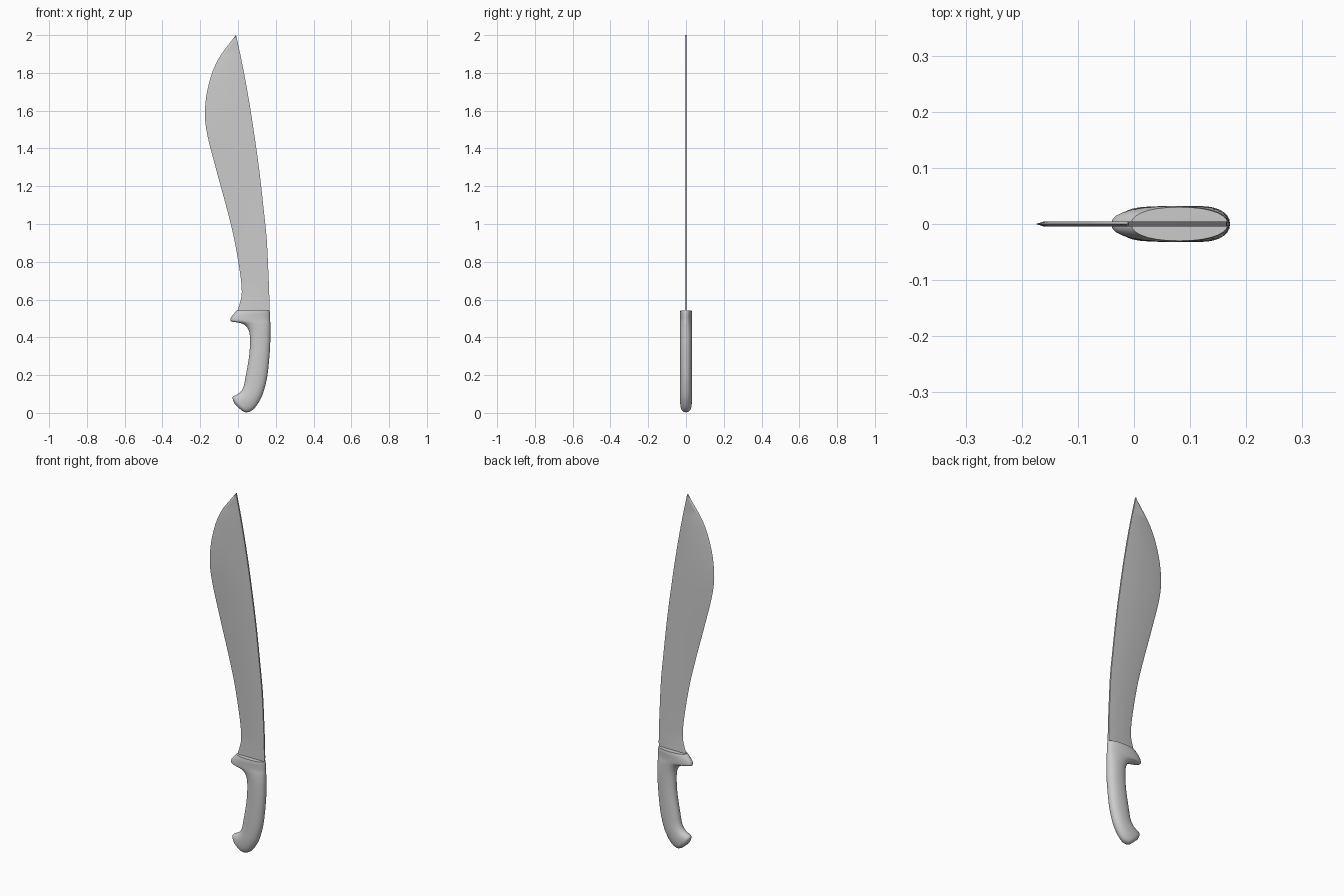
import bpy, bmesh, math
from mathutils import Vector

if "Cube" in bpy.data.objects:
    bpy.data.objects.remove(bpy.data.objects["Cube"])


def spline(rows, steps):
    """Catmull-Rom resampling of rows of numbers."""
    pts = [Vector(r) for r in rows]
    out = []
    for i in range(len(pts) - 1):
        b, c = pts[i], pts[i + 1]
        a = pts[i - 1] if i else b * 2 - c
        d = pts[i + 2] if i + 2 < len(pts) else c * 2 - b
        for s in range(steps):
            t = s / steps
            out.append(0.5 * (2 * b + (c - a) * t + (2 * a - 5 * b + 4 * c - d) * t * t
                              + (3 * b - a - 3 * c + d) * t ** 3))
    out.append(pts[-1])
    return out


def loft(name, rings, angle):
    """Skin closed rings and cap both ends."""
    bm = bmesh.new()
    loops = [[bm.verts.new(p) for p in ring] for ring in rings]
    n = len(loops[0])
    for a, b in zip(loops, loops[1:]):
        for i in range(n):
            j = (i + 1) % n
            bm.faces.new((a[i], a[j], b[j], b[i]))
    bm.faces.new(loops[0])
    bm.faces.new(loops[-1])
    bmesh.ops.recalc_face_normals(bm, faces=bm.faces)
    me = bpy.data.meshes.new(name)
    bm.to_mesh(me)
    bm.free()
    ob = bpy.data.objects.new(name, me)
    bpy.context.collection.objects.link(ob)
    bpy.ops.object.select_all(action='DESELECT')
    ob.select_set(True)
    bpy.context.view_layer.objects.active = ob
    bpy.ops.object.shade_smooth_by_angle(angle=math.radians(angle))
    return ob


# Blade: cutting edge x, spine x, z of edge and spine
blade_rows = [
    (-.005, .166, .535), (.011, .166, .585), (.020, .165, .64), (.011, .161, .74),
    (-.02, .152, .92), (-.058, .136, 1.077), (-.116, .112, 1.29),
    (-.163, .086, 1.475), (-.175, .067, 1.60), (-.155, .043, 1.74),
    (-.106, .018, 1.87), (-.012, -.010, 2.0)]
HALF = .0042
rings = []
for l, r, z in spline(blade_rows, 5):
    bevel = l + min(.014, (r - l) * .4)
    rings.append([(l, 0, z), (bevel, -HALF, z), (r, -HALF, z), (r, HALF, z), (bevel, HALF, z)])
loft("blade", rings, 20)

# Handle: finger side x, z, back side x, z, half thickness (guard down to pommel)
handle_rows = [
    (-.005, .543, .167, .543, .030), (-.022, .525, .169, .53, .032),
    (-.038, .503, .17, .515, .032), (-.036, .485, .17, .495, .032),
    (.01, .476, .171, .475, .032), (.042, .46, .171, .45, .032),
    (.062, .415, .171, .41, .032), (.060, .31, .169, .33, .032),
    (.040, .19, .156, .20, .032), (.028, .135, .139, .125, .032),
    (.008, .106, .118, .07, .032), (-.025, .087, .083, .02, .031),
    (-.027, .070, .048, .003, .027), (-.017, .046, .022, .010, .014)]
SIDES = 28
rings = []
for lx, lz, rx, rz, h in spline(handle_rows, 4):
    ring = []
    for k in range(SIDES):
        a = 2 * math.pi * k / SIDES
        c, s = math.cos(a), math.sin(a)
        u = .5 + .5 * math.copysign(abs(c) ** .9, c)
        y = h * math.copysign(abs(s) ** .9, s)
        ring.append((lx + (rx - lx) * u, y, lz + (rz - lz) * u))
    rings.append(ring)
loft("handle", rings, 45)
